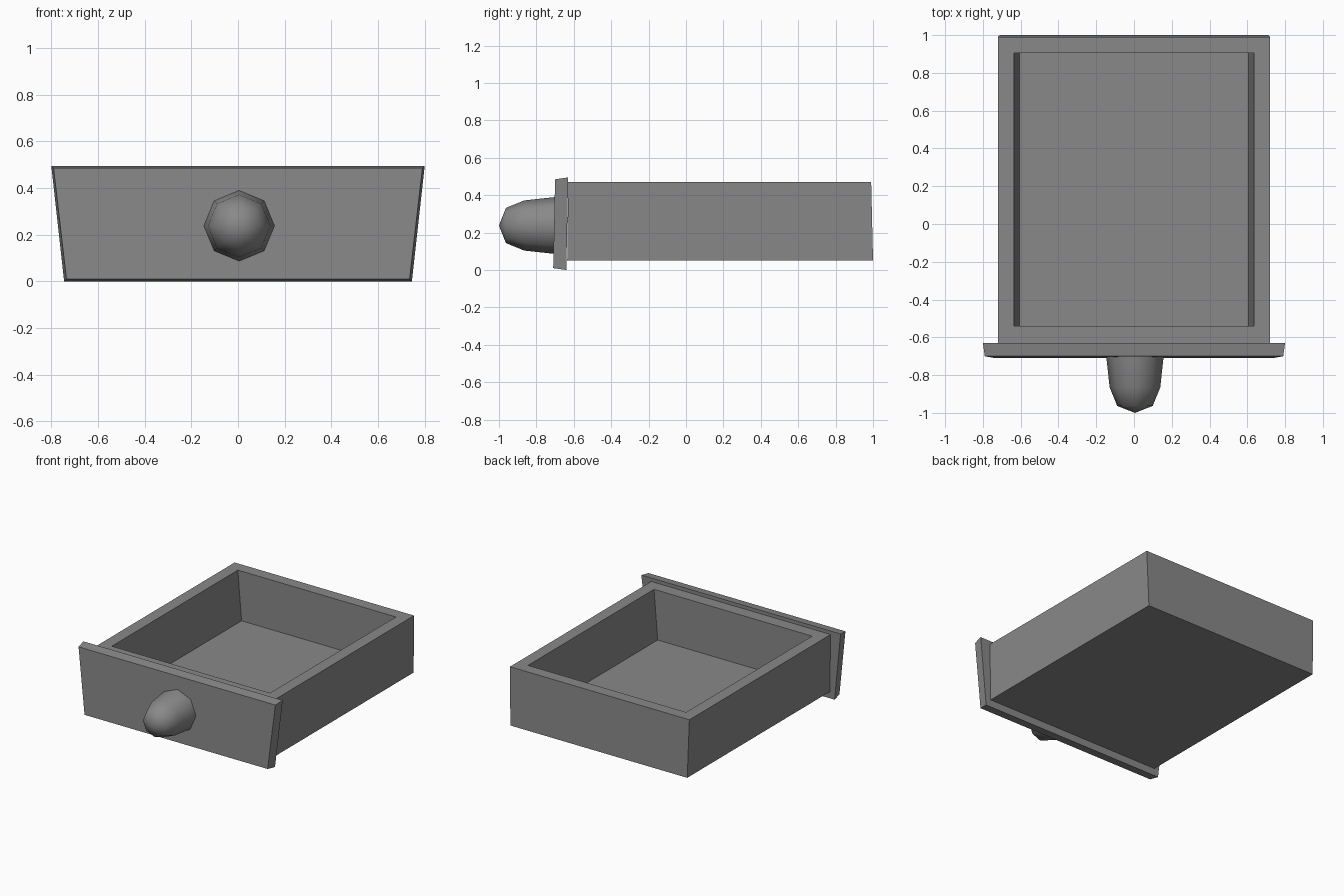
import bpy, bmesh, math

cube = bpy.data.objects.get("Cube")
if cube:
    bpy.data.objects.remove(cube, do_unlink=True)

grey = bpy.data.materials.new("grey")
grey.use_nodes = True
colour = (0.25, 0.25, 0.25, 1)
grey.diffuse_color = colour
grey.node_tree.nodes["Principled BSDF"].inputs["Base Color"].default_value = colour


def make_object(name, bm):
    bmesh.ops.recalc_face_normals(bm, faces=bm.faces)
    mesh = bpy.data.meshes.new(name)
    bm.to_mesh(mesh)
    bm.free()
    mesh.materials.append(grey)
    obj = bpy.data.objects.new(name, mesh)
    bpy.context.collection.objects.link(obj)
    return obj


def add_loop(bm, points):
    return [bm.verts.new(p) for p in points]


def bridge(bm, a, b):
    n = len(a)
    for i in range(n):
        j = (i + 1) % n
        bm.faces.new((a[i], a[j], b[j], b[i]))


def level(x, y0, y1, z):
    return [(-x, y0, z), (x, y0, z), (x, y1, z), (-x, y1, z)]


# Open tray: outer walls, rim, inner walls and floor
bm = bmesh.new()
loops = [add_loop(bm, level(*p)) for p in (
    (0.71, -0.635, 1.0, 0.05), (0.72, -0.63, 0.99, 0.47),
    (0.635, -0.54, 0.905, 0.47), (0.605, -0.54, 0.905, 0.11))]
for a, b in zip(loops, loops[1:]):
    bridge(bm, a, b)
bm.faces.new(loops[0])
bm.faces.new(loops[-1])
make_object("drawer_tray", bm)

# Front panel: flared upward, front face slightly smaller than the back
bm = bmesh.new()
back = add_loop(bm, [(-0.745, -0.64, 0), (0.745, -0.64, 0),
                     (0.8, -0.63, 0.495), (-0.8, -0.63, 0.495)])
front = add_loop(bm, [(-0.735, -0.71, 0.01), (0.735, -0.71, 0.01),
                      (0.79, -0.7, 0.485), (-0.79, -0.7, 0.485)])
bridge(bm, back, front)
bm.faces.new(back)
bm.faces.new(front)
make_object("front_panel", bm)

# Rounded eight-sided knob
bm = bmesh.new()
cx, cz, sides = 0.005, 0.238, 8
rings = []
for y, r in ((-0.7, 0.152), (-0.865, 0.134), (-0.963, 0.094)):
    angles = [math.tau * i / sides for i in range(sides)]
    rings.append(add_loop(bm, [(cx + r * math.cos(a), y, cz + r * math.sin(a))
                               for a in angles]))
for a, b in zip(rings, rings[1:]):
    bridge(bm, a, b)
tip = bm.verts.new((cx, -1.0, cz))
for i in range(sides):
    bm.faces.new((rings[-1][i], rings[-1][(i + 1) % sides], tip))
bm.faces.new(rings[0])
knob = make_object("knob", bm)
for face in knob.data.polygons:
    face.use_smooth = len(face.vertices) < sides
